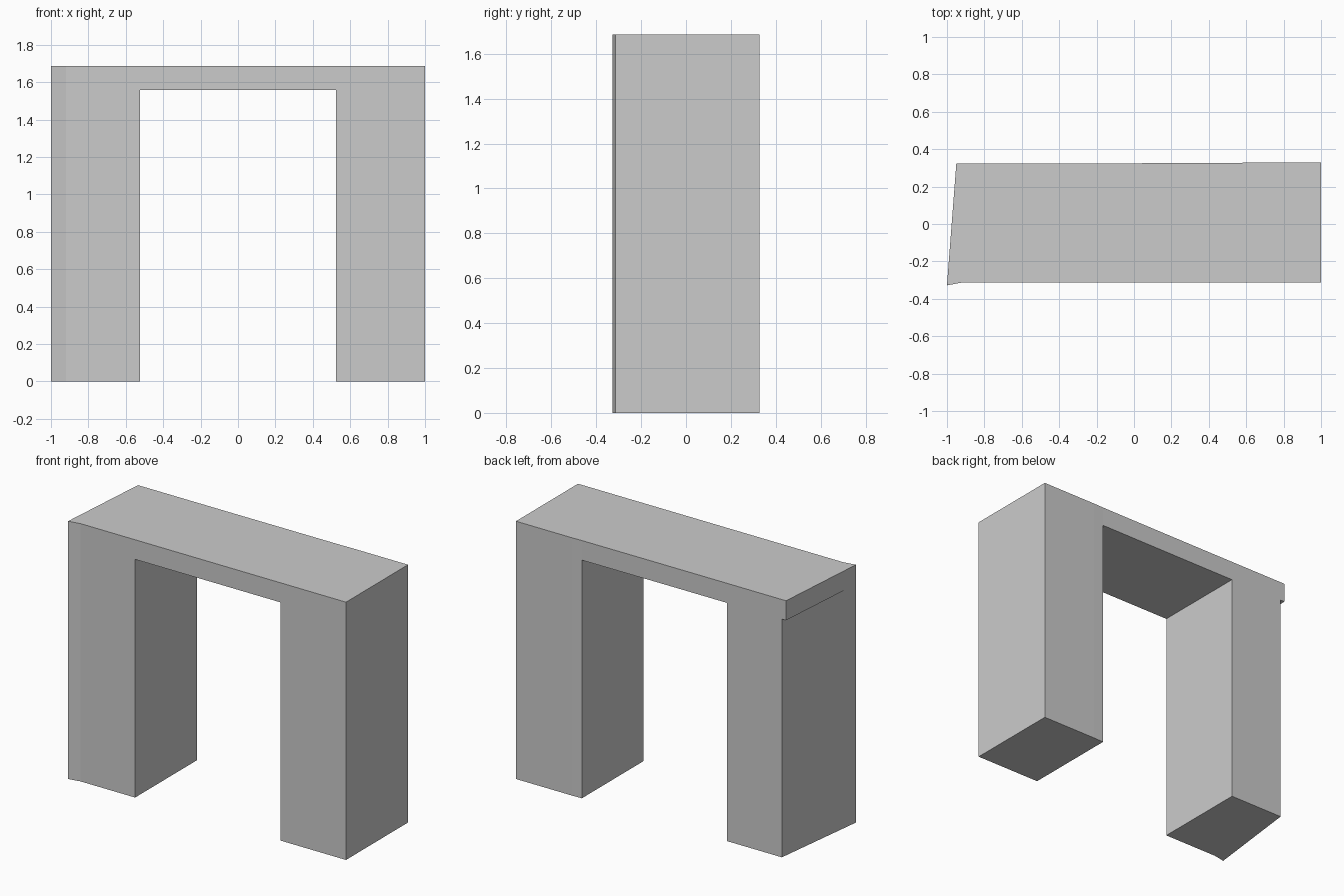
import bpy
import bmesh

cube = bpy.data.objects.get("Cube")
if cube:
    bpy.data.objects.remove(cube, do_unlink=True)

grey = bpy.data.materials.new("plain grey")
grey.use_nodes = True
colour = (0.6, 0.6, 0.6, 1)
grey.diffuse_color = colour
grey.node_tree.nodes["Principled BSDF"].inputs["Base Color"].default_value = colour

HEIGHT, SOFFIT, INNER = 1.685, 1.557, 0.525
FRONT, BACK, BACK_LEFT = -0.313, 0.328, 0.324
KINK = [(-1, -0.328), (-0.92, FRONT)]  # flared front corner


def solid(name, bottom, top, z0, z1):
    """Upright solid between two outlines with matching corners."""
    bm = bmesh.new()
    low = [bm.verts.new((x, y, z0)) for x, y in bottom]
    high = [bm.verts.new((x, y, z1)) for x, y in top]
    bm.faces.new(low[::-1])
    bm.faces.new(high)
    for i in range(len(low)):
        j = (i + 1) % len(low)
        bm.faces.new((low[i], low[j], high[j], high[i]))
    mesh = bpy.data.meshes.new(name)
    bm.to_mesh(mesh)
    bm.free()
    mesh.materials.append(grey)
    obj = bpy.data.objects.new(name, mesh)
    bpy.context.collection.objects.link(obj)
    return obj


# Leg with the flared corner, its outer side tapering inwards to the back
flared = KINK + [(-INNER, FRONT), (-INNER, BACK_LEFT), (-0.92, BACK_LEFT)]
solid("flared_leg", flared, flared, 0, SOFFIT)

# Straight leg with a slight swelling along the back
straight = [(INNER, FRONT), (1, FRONT), (1, BACK), (0.6, BACK), (INNER, 0.326)]
solid("straight_leg", straight, straight, 0, SOFFIT)

# Lintel across both legs, overhanging the flared leg at the back corner
beam = KINK + [(1, FRONT), (1, BACK), (0.6, BACK), (INNER, 0.326),
               (-0.28, BACK_LEFT), (-0.95, BACK_LEFT)]
solid("lintel", beam, beam, SOFFIT, HEIGHT)
